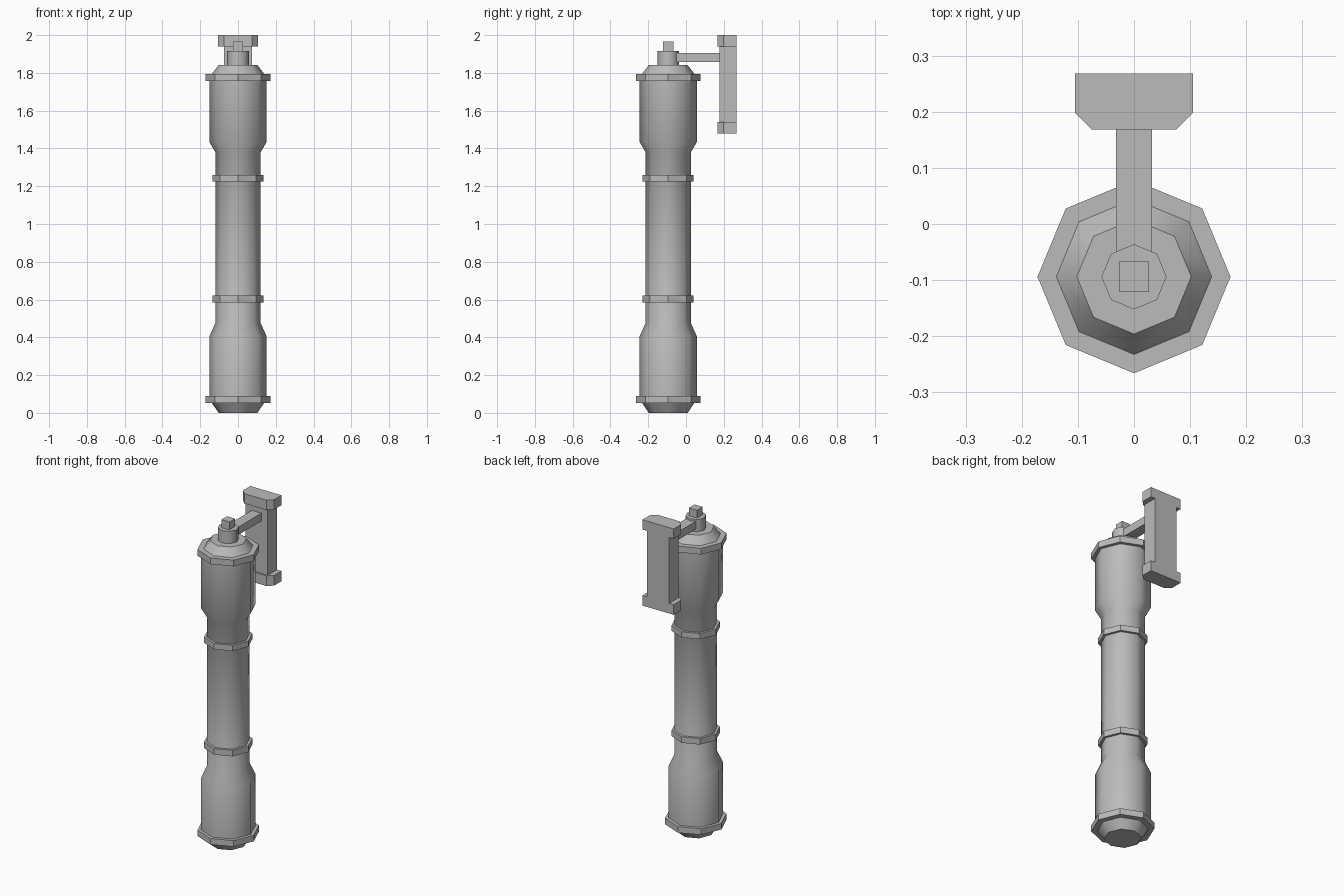
import bpy
import math

cube = bpy.data.objects.get("Cube")
if cube:
    bpy.data.objects.remove(cube, do_unlink=True)

# Single painted metal colour
GREY = (0.5, 0.5, 0.5, 1.0)
metal = bpy.data.materials.new("grey_metal")
metal.use_nodes = True
metal.diffuse_color = GREY
metal.node_tree.nodes["Principled BSDF"].inputs["Base Color"].default_value = GREY

SIDES = 8
AXIS_Y = -0.094


def add_mesh(name, verts, faces):
    mesh = bpy.data.meshes.new(name)
    mesh.from_pydata(verts, [], faces)
    mesh.materials.append(metal)
    obj = bpy.data.objects.new(name, mesh)
    bpy.context.collection.objects.link(obj)
    return obj


def lathe(name, profile, smooth=True):
    """Closed octagonal solid from (radius, height) points, bottom to top."""
    verts, faces = [], []
    for r, z in profile:
        for i in range(SIDES):
            a = math.tau * i / SIDES
            verts.append((r * math.cos(a), AXIS_Y + r * math.sin(a), z))
    for k in range(len(profile) - 1):
        for i in range(SIDES):
            j = (i + 1) % SIDES
            low, high = k * SIDES, (k + 1) * SIDES
            faces.append((low + i, low + j, high + j, high + i))
    faces.append(tuple(reversed(range(SIDES))))
    faces.append(tuple(range(len(verts) - SIDES, len(verts))))
    obj = add_mesh(name, verts, faces)
    if smooth:
        bpy.ops.object.select_all(action="DESELECT")
        obj.select_set(True)
        bpy.context.view_layer.objects.active = obj
        bpy.ops.object.shade_smooth_by_angle(angle=math.radians(47))
    return obj


def prism(name, outline, z0, z1):
    """Extrude a counter-clockwise plan outline between two heights."""
    n = len(outline)
    verts = [(x, y, z) for z in (z0, z1) for x, y in outline]
    faces = [(i, (i + 1) % n, n + (i + 1) % n, n + i) for i in range(n)]
    faces += [tuple(reversed(range(n))), tuple(range(n, 2 * n))]
    return add_mesh(name, verts, faces)


def box(name, half_x, y0, y1, z0, z1):
    return prism(name, [(-half_x, y0), (half_x, y0), (half_x, y1), (-half_x, y1)], z0, z1)


# Long tube with wider ends
lathe("tube_body", [(0.152, 0.07), (0.152, 0.405), (0.12, 0.475),
                    (0.12, 1.38), (0.152, 1.435), (0.152, 1.775)])

# Collars at the ends and rings round the narrow part
for name, radius, z0, z1 in (("bottom_collar", 0.172, 0.053, 0.09),
                             ("lower_ring", 0.135, 0.585, 0.622),
                             ("upper_ring", 0.135, 1.225, 1.26),
                             ("top_collar", 0.172, 1.757, 1.795)):
    lathe(name, [(radius, z0), (radius, z1)], smooth=False)

# Tapered end caps
lathe("bottom_cap", [(0.103, 0.0), (0.14, 0.055)])
lathe("top_cap", [(0.14, 1.793), (0.102, 1.842)])

# Stem, square finial and support arm
lathe("stem", [(0.058, 1.84), (0.058, 1.917)])
box("finial", 0.027, AXIS_Y - 0.027, AXIS_Y + 0.027, 1.91, 1.965)
box("support_arm", 0.032, -0.06, 0.19, 1.858, 1.906)

# Wall bracket: back plate between two chamfered end blocks
box("wall_plate", 0.075, 0.178, 0.268, 1.53, 1.95)
block = [(-0.075, 0.168), (0.075, 0.168), (0.105, 0.198),
         (0.105, 0.268), (-0.105, 0.268), (-0.105, 0.198)]
for name, z0, z1 in (("bracket_bottom_block", 1.478, 1.54), ("bracket_top_block", 1.94, 2.0)):
    prism(name, block, z0, z1)
